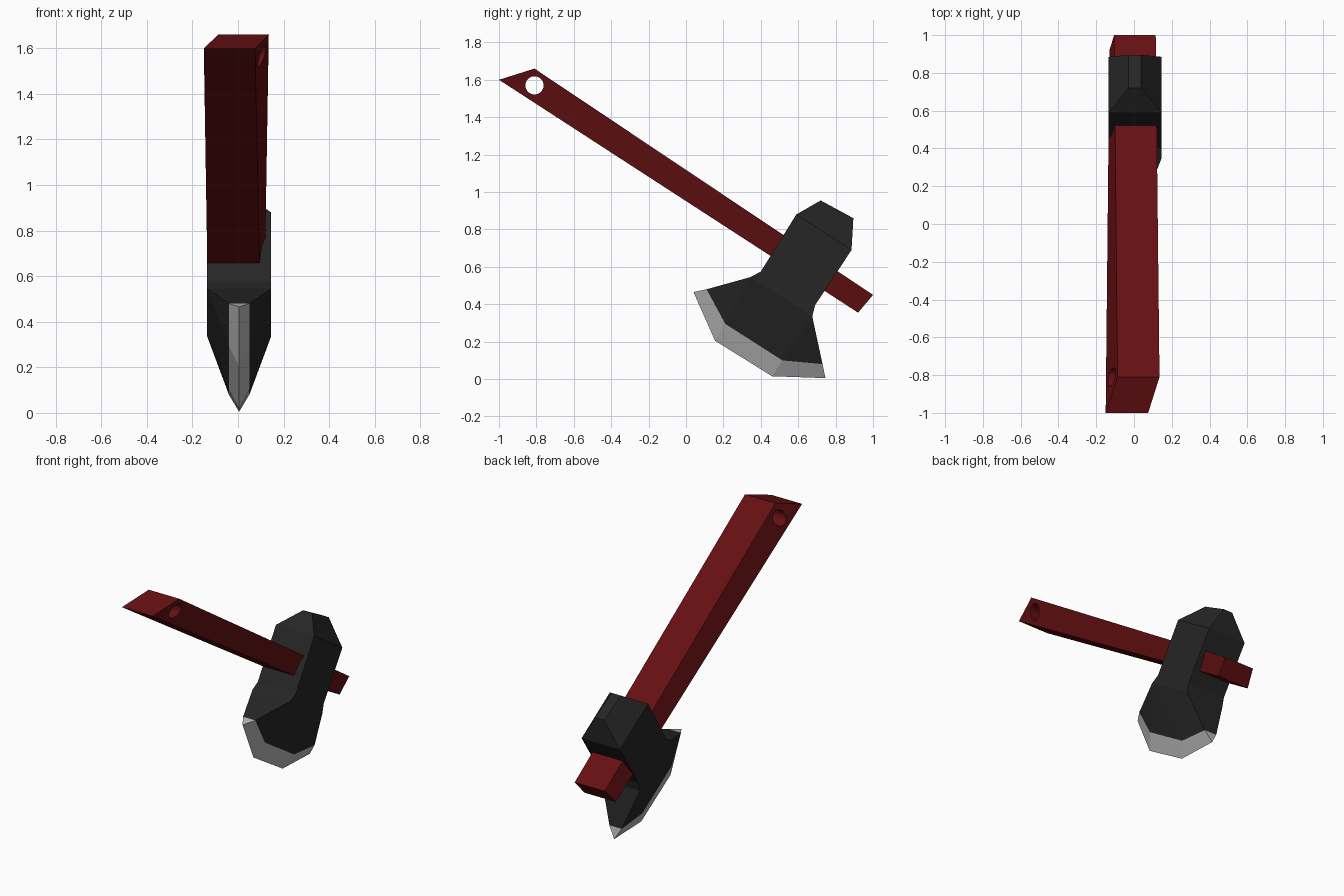
import bpy
import bmesh
import math

cube = bpy.data.objects.get("Cube")
if cube:
    bpy.data.objects.remove(cube, do_unlink=True)


def material(name, rgb):
    m = bpy.data.materials.new(name)
    m.use_nodes = True
    m.diffuse_color = (*rgb, 1)
    bsdf = next(n for n in m.node_tree.nodes if n.type == 'BSDF_PRINCIPLED')
    bsdf.inputs["Base Color"].default_value = (*rgb, 1)
    bsdf.inputs["Roughness"].default_value = 0.8
    return m


def add_object(name, bm, mats):
    bmesh.ops.recalc_face_normals(bm, faces=bm.faces[:])
    me = bpy.data.meshes.new(name)
    bm.to_mesh(me)
    bm.free()
    for m in mats:
        me.materials.append(m)
    ob = bpy.data.objects.new(name, me)
    bpy.context.collection.objects.link(ob)
    return ob


red = material("dark red wood", (0.13, 0.005, 0.006))
black = material("black iron", (0.019, 0.019, 0.019))
silver = material("sharpened steel", (0.48, 0.48, 0.48))

# Handle: a leaning bar with slightly skewed ends (y, z, x left edge, x right edge)
bm = bmesh.new()
ends = [(-1.0, 1.60, -0.15, 0.075), (-0.81, 1.66, -0.087, 0.135),
        (1.0, 0.45, -0.105, 0.115), (0.92, 0.355, -0.13, 0.10)]
near = [bm.verts.new((x0, y, z)) for y, z, x0, x1 in ends]
far = [bm.verts.new((x1, y, z)) for y, z, x0, x1 in ends]
bm.faces.new(near)
bm.faces.new(far[::-1])
for i in range(4):
    j = (i + 1) % 4
    bm.faces.new((near[i], near[j], far[j], far[i]))
handle = add_object("handle", bm, [red])

# Hanging hole drilled sideways through the handle end
bpy.ops.mesh.primitive_cylinder_add(vertices=20, radius=0.049, depth=1,
                                    location=(0, -0.81, 1.57),
                                    rotation=(0, math.pi / 2, 0))
cutter = bpy.context.object
cutter.name = "hole_cutter"
cutter.hide_render = True
cutter.data.materials.append(red)
mod = handle.modifiers.new("hanging hole", 'BOOLEAN')
mod.operation = 'DIFFERENCE'
mod.solver = 'EXACT'
mod.object = cutter
bpy.context.view_layer.objects.active = handle
bpy.ops.object.modifier_apply(modifier=mod.name)
bpy.data.objects.remove(cutter, do_unlink=True)

# Axe head: rows of (y, z) from the poll down to the blade, each with a half width
CX = 0.005
rows = [(0.033, [(0.72, 0.955), (0.895, 0.86)]),
        (0.14, [(0.59, 0.88), (0.885, 0.69)]),
        (0.14, [(0.40, 0.575), (0.69, 0.395)]),
        (0.14, [(0.345, 0.545), (0.675, 0.335)]),
        (0.045, [(0.11, 0.48), (0.21, 0.295), (0.515, 0.10), (0.73, 0.08)])]
edge_pts = [(0.04, 0.465), (0.155, 0.205), (0.46, 0.015), (0.745, 0.005)]

bm = bmesh.new()
sides = [[[bm.verts.new((CX + s * w, y, z)) for y, z in pts] for w, pts in rows]
         for s in (-1, 1)]
edge = [bm.verts.new((CX, y, z)) for y, z in edge_pts]
L, R = sides


def face(verts, mat=0):
    bm.faces.new(verts).material_index = mat


for side in sides:
    # Cheeks, then the flare to the blade, then the ground bevel
    for a, b in zip(side[:3], side[1:4]):
        face((a[0], a[1], b[1], b[0]))
    (s0, s1), p = side[3], side[4]
    face((s0, p[0], p[1]))
    face((s0, p[1], p[2]))
    face((s0, p[2], s1))
    face((s1, p[2], p[3]))
    for i in range(3):
        face((p[i], p[i + 1], edge[i + 1], edge[i]), 1)

# Poll cap, front and back walls, and blade corners
face((L[0][0], L[0][1], R[0][1], R[0][0]))
for k in (0, -1):
    for i in range(4):
        face((L[i][k], L[i + 1][k], R[i + 1][k], R[i][k]))
    face((L[4][k], R[4][k], edge[k]), 1)
add_object("axe_head", bm, [black, silver])
